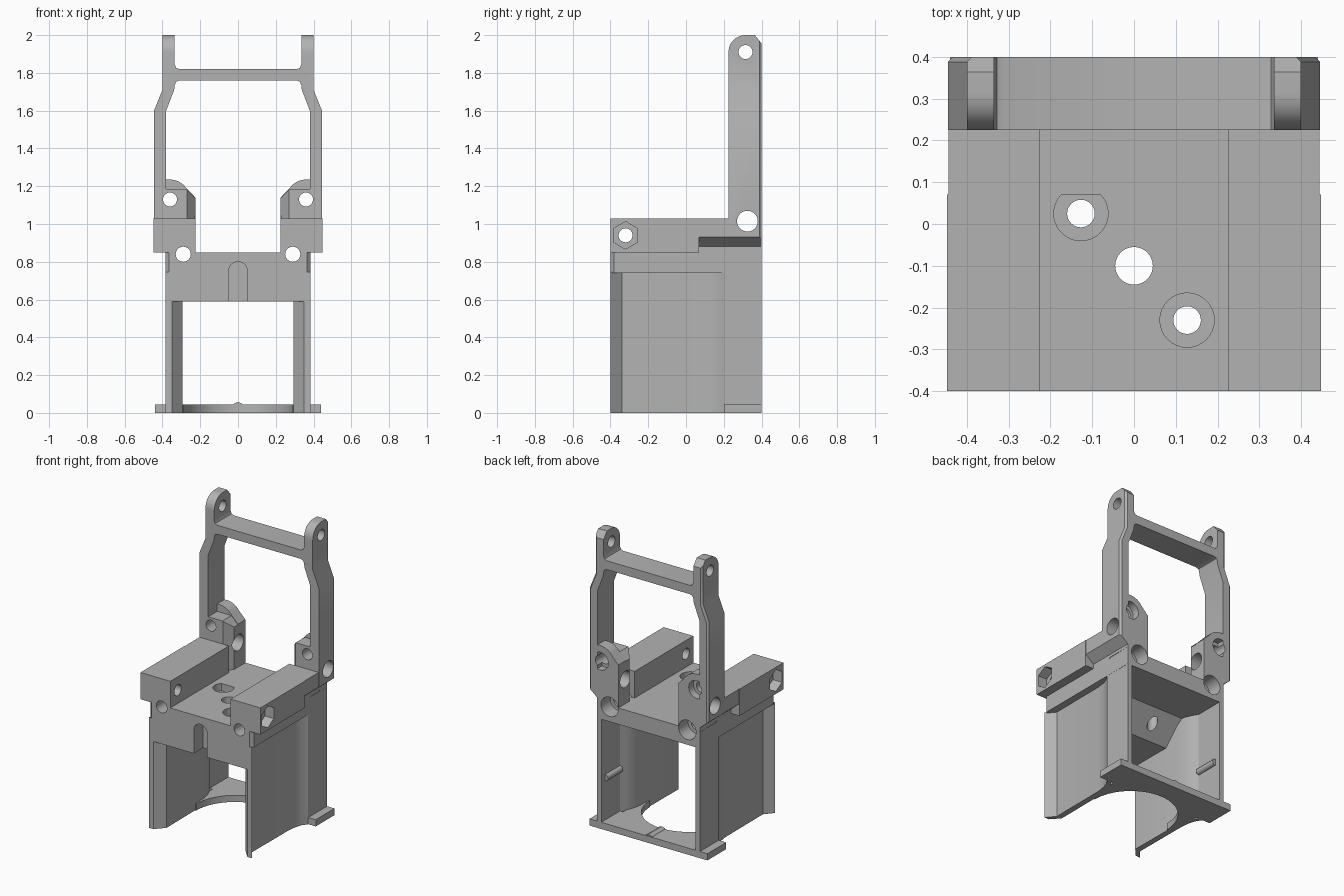
import bpy, bmesh, math
from mathutils import Vector

if "Cube" in bpy.data.objects:
    bpy.data.objects.remove(bpy.data.objects["Cube"])

grey = bpy.data.materials.new("mid_grey")
grey.diffuse_color = (0.45, 0.45, 0.45, 1)
grey.use_nodes = True
grey.node_tree.nodes["Principled BSDF"].inputs["Base Color"].default_value = grey.diffuse_color

# How a flat profile (u, v) and a depth d map to x, y, z
PLANES = {"x": lambda u, v, d: (d, u, v),
          "y": lambda u, v, d: (u, d, v),
          "z": lambda u, v, d: (u, v, d)}


def prism(name, pts, axis, a, b, bevel=None):
    """Extrude a closed profile along an axis from a to b."""
    bm = bmesh.new()
    put = PLANES[axis]
    lo = [bm.verts.new(put(u, v, a)) for u, v in pts]
    hi = [bm.verts.new(put(u, v, b)) for u, v in pts]
    n = len(pts)
    bm.faces.new(lo)
    bm.faces.new(hi)
    for i in range(n):
        j = (i + 1) % n
        bm.faces.new((lo[i], lo[j], hi[j], hi[i]))
    bmesh.ops.recalc_face_normals(bm, faces=bm.faces)
    if bevel:
        edges = [e for e in bm.edges if all(bevel(v.co) for v in e.verts)]
        bmesh.ops.bevel(bm, geom=edges, offset=0.012, segments=1, affect='EDGES')
    me = bpy.data.meshes.new(name)
    bm.to_mesh(me)
    bm.free()
    me.materials.append(grey)
    ob = bpy.data.objects.new(name, me)
    bpy.context.collection.objects.link(ob)
    return ob


def rect(u0, u1, v0, v1):
    return [(u0, v0), (u1, v0), (u1, v1), (u0, v1)]


def arc(cu, cv, r, a0, a1, n):
    return [(cu + r * math.cos(math.radians(a0 + (a1 - a0) * i / n)),
             cv + r * math.sin(math.radians(a0 + (a1 - a0) * i / n))) for i in range(n + 1)]


def circle(cu, cv, r, n=32):
    return arc(cu, cv, r, 0, 360 * (n - 1) / n, n - 1)


def flip(pts, s):
    return [(u * s, v) for u, v in pts]


def sym(half):
    return half + [(-u, v) for u, v in reversed(half)]


def cut(ob, cutters):
    """Subtract cutters given as (profile, axis, from, to)."""
    for pts, axis, a, b in cutters:
        c = prism("cutter", pts, axis, a, b)
        c.hide_render = True
        m = ob.modifiers.new("cut", 'BOOLEAN')
        m.operation, m.solver, m.object = 'DIFFERENCE', 'EXACT', c
        bpy.context.view_layer.objects.active = ob
        bpy.ops.object.modifier_apply(modifier=m.name)
        bpy.data.objects.remove(c)


def smooth(ob):
    bpy.ops.object.select_all(action='DESELECT')
    ob.select_set(True)
    bpy.context.view_layer.objects.active = ob
    bpy.ops.object.shade_smooth_by_angle(angle=math.radians(25))


# Shared holes
pivot_hole = (circle(0.325, 1.015, 0.055), "x", -0.6, 0.6)
low_holes = [(circle(s * 0.29, 0.84, 0.04), "y", -0.6, 0.6) for s in (1, -1)]
low_bores = [(circle(s * 0.29, 0.84, 0.065), "y", 0.3, 0.6) for s in (1, -1)]
high_holes = [(circle(s * 0.36, 1.13, 0.037), "y", -0.6, 0.6) for s in (1, -1)]
high_bores = [(circle(s * 0.36, 1.13, 0.06), "y", 0.35, 0.6) for s in (1, -1)]

# Deck with screw holes
deck = prism("deck", sym([(0.365, -0.4), (0.385, -0.38), (0.385, 0.4)]), "z", 0.74, 0.85)
deck_holes = [(circle(0, -0.1, 0.045), "z", 0.3, 1.2),
              (circle(-0.127, 0.025, 0.033), "z", 0.3, 1.2),
              (circle(0.127, -0.23, 0.033), "z", 0.3, 1.2)]
cut(deck, deck_holes + [
    (circle(0.127, -0.23, 0.065), "z", 0.8, 1.2),
    (arc(-0.127, 0.025, 0.065, 136, 404, 26), "z", 0.8, 1.2)] + low_holes + low_bores)

# Front block under the deck, sloping up towards the back, with arched slot
slot = rect(-0.05, 0.05, 0.5, 0.76)[:2] + arc(0, 0.75, 0.05, 0, 180, 12)
block = prism("front_block", [(-0.4, 0.59), (-0.05, 0.59), (0.1, 0.745), (-0.4, 0.745)],
              "x", -0.365, 0.365)
cut(block, deck_holes + [(slot, "y", -0.5, -0.3)] + [
    (flip([(0.365, -0.41), (0.36, -0.4), (0.315, -0.34), (0.315, 0.2), (0.5, 0.2), (0.5, -0.41)], s),
     "z", 0.5, 0.743) for s in (1, -1)])
cut(deck, [(slot, "y", -0.5, -0.3)])

# Base plate with round clearance and centre bump
base = prism("base_plate", sym([(0.33, -0.03), (0.33, 0.2), (0.44, 0.2), (0.44, 0.4)]), "z", 0, 0.045)
cut(base, [(circle(0, -0.03, 0.29, 64), "z", -0.1, 0.1)])
prism("base_bump", [(-0.035, 0.03), (0.035, 0.03), (0.02, 0.05), (0, 0.057), (-0.02, 0.05)],
      "y", 0.255, 0.395)

# Tall frame with ears and crossbar
frame = prism("upright_frame", sym([
    (0.31, 1.76), (0.328, 1.753), (0.335, 1.735), (0.338, 1.71), (0.38, 1.6), (0.38, 0.86),
    (0.385, 0.86), (0.385, 0.88), (0.445, 0.93), (0.445, 1.6), (0.4, 1.71), (0.4, 2.0),
    (0.335, 2.0), (0.335, 1.845), (0.328, 1.827), (0.31, 1.82)]), "y", 0.225, 0.4,
    bevel=lambda c: c.y > 0.39 and abs(c.x) > 0.395 and c.z > 0.9)
cut(frame, [
    ([(0.2, 2.1), (0.2, 1.91)] + arc(0.315, 1.91, 0.09, 180, 90, 12) + [(0.315, 2.1)], "x", -0.6, 0.6),
    ([(0.36, 2.005), (0.405, 1.95), (0.45, 1.95), (0.45, 2.05), (0.36, 2.05)], "x", -0.6, 0.6),
    (circle(0.315, 1.91, 0.037), "x", -0.6, 0.6), pivot_hole] + high_holes)

parts = [deck, block, base, frame]
for s, side in ((1, "right"), (-1, "left")):
    i = 0 if s == 1 else 1

    # Side wall: flared front lip, straight panel, curve out to the rear post
    wall = prism(side + "_wall", flip([
        (0.385, -0.4), (0.335, -0.34), (0.337, 0.06), (0.345, 0.12), (0.36, 0.165), (0.384, 0.2),
        (0.384, 0.4), (0.352, 0.4), (0.352, 0.2), (0.33, 0.165), (0.31, 0.12), (0.298, 0.06),
        (0.295, -0.34), (0.35, -0.4)], s), "z", 0, 0.745)

    # Retaining pin inside the wall
    pin = prism(side + "_wall_pin", circle(s * 0.352, 0.33, 0.022, 16), "y", 0.2, 0.36)

    # Rail: full front part and undercut rear part
    front_rail = prism(side + "_front_rail", flip(rect(0.225, 0.447, 0.85, 1.03), s), "y", -0.4, 0.07)
    cut(front_rail, [
        (circle(-0.32, 0.94, 0.037), "x", -0.6, 0.6),
        (arc(-0.32, 0.94, 0.073, 30, 330, 5), "x", s * 0.38, s * 0.6), low_holes[i]])
    rear_rail = prism(side + "_rear_rail", flip([
        (0.225, 0.84), (0.385, 0.84), (0.385, 0.88), (0.444, 0.93), (0.444, 1.03), (0.225, 1.03)], s),
        "y", 0.07, 0.225)
    cut(rear_rail, [low_holes[i]])

    # Lug: chamfered front block and rounded back plate with counterbores
    lug_block = prism(side + "_lug_block", flip([
        (0.27, 0.225), (0.382, 0.225), (0.382, 0.32), (0.225, 0.32), (0.225, 0.28)], s),
        "z", 0.84, 1.185)
    cut(lug_block, [(flip([(0.2, 1.11), (0.2, 1.25), (0.275, 1.25), (0.275, 1.187)], s), "y", 0.2, 0.4),
                    pivot_hole, low_holes[i], high_holes[i], low_bores[i]])
    lug_plate = prism(side + "_lug_plate", flip(
        [(0.225, 0.76), (0.384, 0.76), (0.384, 1.235)] + arc(0.36, 1.13, 0.105, 90, 145, 8)
        + [(0.225, 1.14)], s), "y", 0.32, 0.4)
    cut(lug_plate, [pivot_hole, low_holes[i], high_holes[i], low_bores[i], high_bores[i]])
    parts += [wall, pin, front_rail, rear_rail, lug_block, lug_plate]

for p in parts:
    smooth(p)
